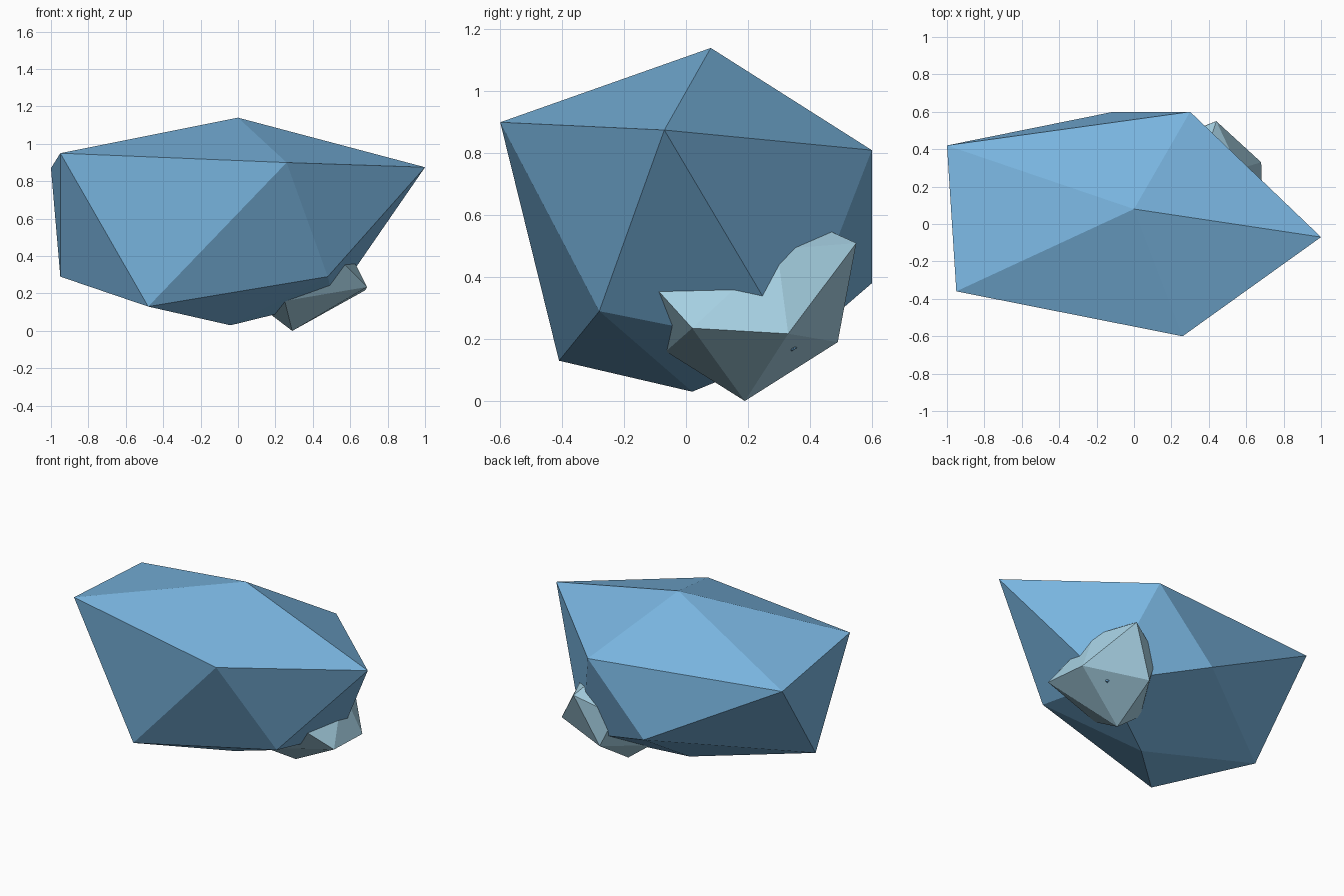
import bpy

if "Cube" in bpy.data.objects:
    bpy.data.objects.remove(bpy.data.objects["Cube"])


def material(name, rgb):
    mat = bpy.data.materials.new(name)
    mat.diffuse_color = (*rgb, 1.0)
    mat.use_nodes = True
    mat.node_tree.nodes["Principled BSDF"].inputs["Base Color"].default_value = mat.diffuse_color
    return mat


def rough_icosahedron(name, pole, ring_a, ring_b, far_pole, mat):
    """Twenty-sided crystal: a pole, two interlocking rings of five, and the far pole."""
    verts = [pole, *ring_a, *ring_b, far_pole]
    faces = []
    for i in range(5):
        a, a_next = 1 + i, 1 + (i + 1) % 5
        b, b_next = 6 + i, 6 + (i + 1) % 5
        faces += [(0, a, a_next), (a, b, a_next),
                  (a_next, b, b_next), (11, b_next, b)]
    mesh = bpy.data.meshes.new(name)
    mesh.from_pydata(verts, [], faces)
    mesh.materials.append(mat)
    mesh.update()
    obj = bpy.data.objects.new(name, mesh)
    bpy.context.collection.objects.link(obj)
    return obj


blue = material("ice_blue", (0.19, 0.46, 0.74))
pale = material("pale_ice", (0.38, 0.63, 0.76))

# Large main boulder, flat-shaded
rough_icosahedron(
    "large_rock",
    (0.0, 0.08, 1.14),
    [(-0.95, -0.36, 0.95), (0.26, -0.60, 0.90), (1.0, -0.07, 0.875),
     (0.30, 0.60, 0.81), (-1.0, 0.42, 0.87)],
    [(-0.48, -0.41, 0.13), (0.48, -0.28, 0.29), (0.51, 0.35, 0.165),
     (-0.11, 0.60, 0.38), (-0.95, 0.0, 0.29)],
    (-0.04, 0.02, 0.03), blue)

# Small pale rock wrapped round the lower back right corner
rough_icosahedron(
    "small_rock",
    (0.68, 0.33, 0.217),
    [(0.69, 0.02, 0.235), (0.29, 0.19, 0.0), (0.29, 0.49, 0.19),
     (0.44, 0.55, 0.51), (0.56, 0.294, 0.49)],
    [(0.25, -0.065, 0.16), (0.12, 0.20, 0.13), (0.20, 0.45, 0.40),
     (0.375, 0.35, 0.60), (0.55, -0.107, 0.375)],
    (0.15, 0.20, 0.42), pale)

# Outward-facing normals for both rocks
import bmesh
for obj in bpy.context.collection.objects:
    bm = bmesh.new()
    bm.from_mesh(obj.data)
    bmesh.ops.recalc_face_normals(bm, faces=bm.faces)
    bm.to_mesh(obj.data)
    bm.free()
